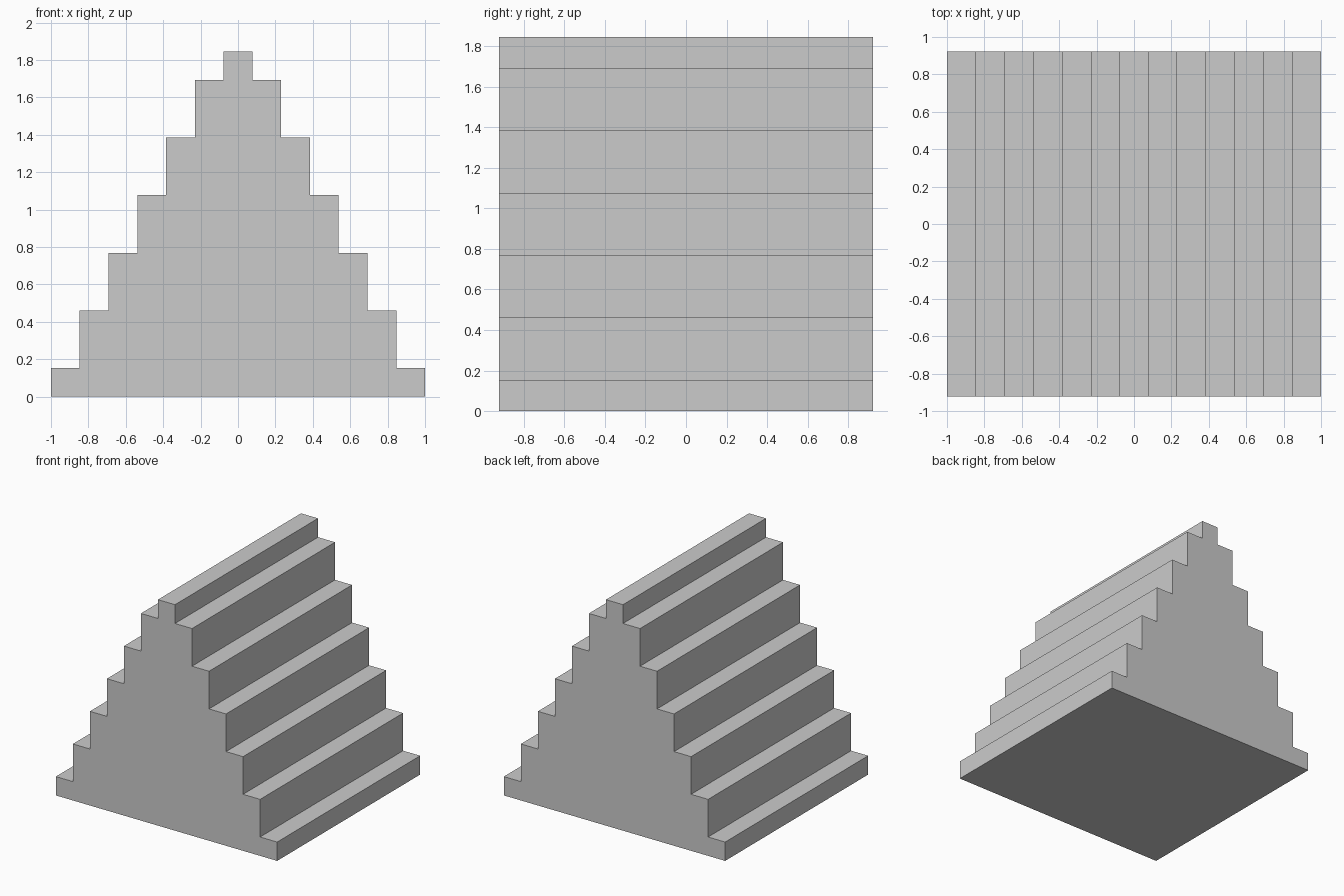
import bpy
import bmesh

if "Cube" in bpy.data.objects:
    bpy.data.objects.remove(bpy.data.objects["Cube"])

U = 2 / 13                       # one step width
DEPTH = 12 * U
LEVELS = [1, 3, 5, 7, 9, 11, 12]  # tread heights in units, outside to centre

# Right half of the stepped profile, from the base corner up to the ridge
right = []
z = 0
for i, top in enumerate(LEVELS):
    x = (6.5 - i) * U
    right += [(x, z * U), (x, top * U)]
    z = top

# Mirror the half profile to close the outline
outline = right + [(-x, z) for x, z in reversed(right)]

# Extrude the profile from front to back
bm = bmesh.new()
front = bm.faces.new([bm.verts.new((x, -DEPTH / 2, z)) for x, z in outline])
extruded = bmesh.ops.extrude_face_region(bm, geom=[front], use_keep_orig=True)
back_verts = [g for g in extruded["geom"] if isinstance(g, bmesh.types.BMVert)]
bmesh.ops.translate(bm, verts=back_verts, vec=(0, DEPTH, 0))
bmesh.ops.recalc_face_normals(bm, faces=bm.faces[:])

# Stepped double-sided roof block
mesh = bpy.data.meshes.new("stepped_gable_block")
bm.to_mesh(mesh)
bm.free()
block = bpy.data.objects.new("stepped_gable_block", mesh)
bpy.context.collection.objects.link(block)
